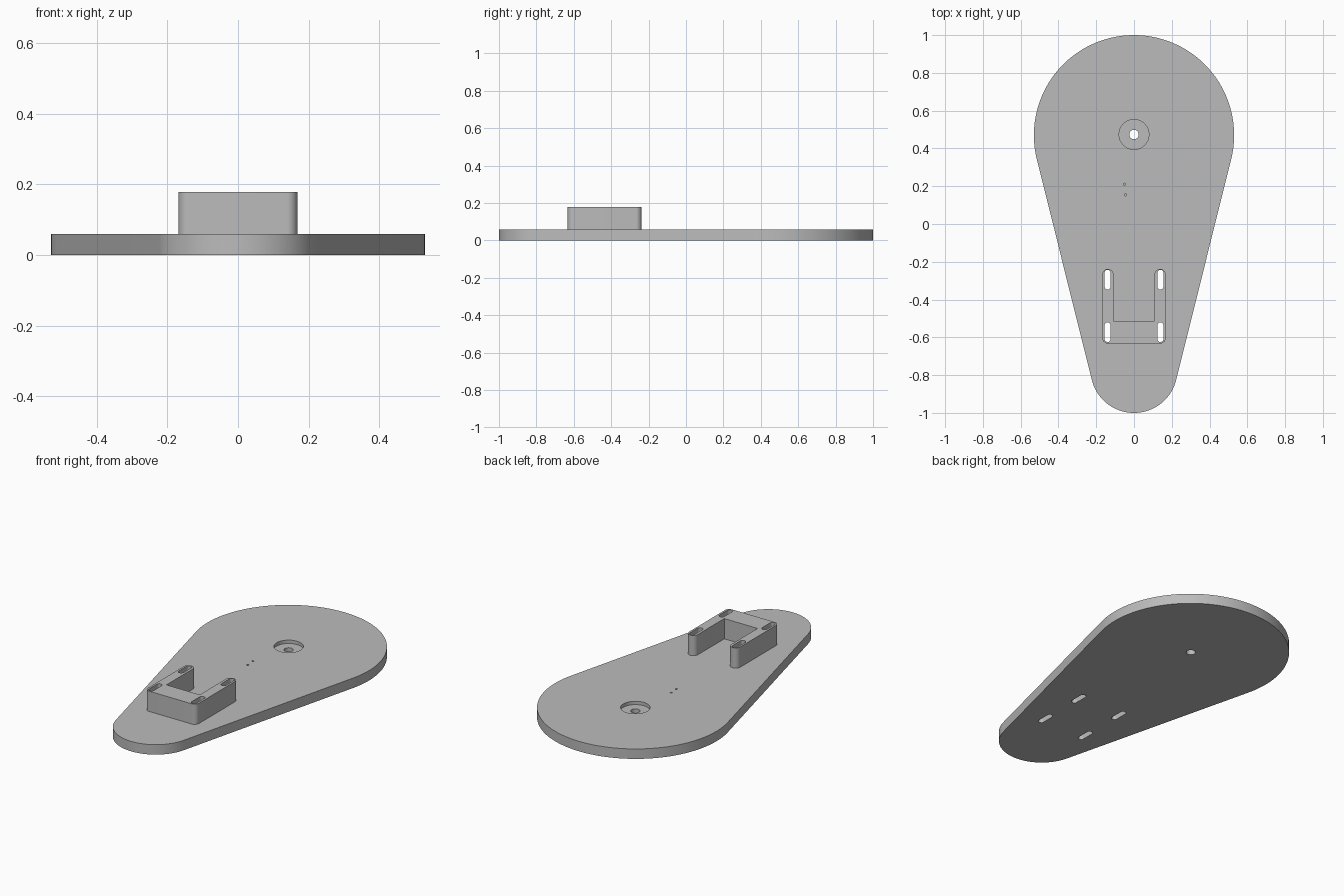
import bpy
import bmesh
from math import pi, sin, cos, asin, radians

cube = bpy.data.objects.get("Cube")
if cube:
    bpy.data.objects.remove(cube, do_unlink=True)

grey = bpy.data.materials.new("plain grey")
grey.use_nodes = True
colour = (0.5, 0.5, 0.5, 1)
grey.diffuse_color = colour
grey.node_tree.nodes["Principled BSDF"].inputs["Base Color"].default_value = colour

PLATE_TOP = 0.059
BRACKET_TOP = 0.179


def arc(x, y, r, start, end, steps):
    """Points on an arc, both ends included."""
    angles = [start + (end - start) * i / steps for i in range(steps + 1)]
    return [(x + r * cos(a), y + r * sin(a)) for a in angles]


def circle(x, y, r, steps=48):
    return arc(x, y, r, 0, 2 * pi, steps)[:-1]


def slot(x, y, r, half):
    """Upright slot outline with round ends."""
    return arc(x, y + half - r, r, 0, pi, 16) + arc(x, y - half + r, r, pi, 2 * pi, 16)


def prism(name, outline, low, high):
    """Upright solid from a counter-clockwise outline."""
    bm = bmesh.new()
    face = bm.faces.new([bm.verts.new((x, y, low)) for x, y in outline])
    new = bmesh.ops.extrude_face_region(bm, geom=[face])["geom"]
    verts = [v for v in new if isinstance(v, bmesh.types.BMVert)]
    bmesh.ops.translate(bm, verts=verts, vec=(0, 0, high - low))
    bmesh.ops.recalc_face_normals(bm, faces=bm.faces)
    mesh = bpy.data.meshes.new(name)
    bm.to_mesh(mesh)
    bm.free()
    mesh.materials.append(grey)
    obj = bpy.data.objects.new(name, mesh)
    bpy.context.collection.objects.link(obj)
    return obj


def cut(obj, outline, low, high):
    """Cut a prism out of the part and remove the cutter."""
    cutter = prism("cutter", outline, low, high)
    cutter.hide_render = True
    mod = obj.modifiers.new("cut", "BOOLEAN")
    mod.operation = "DIFFERENCE"
    mod.solver = "EXACT"
    mod.object = cutter
    graph = bpy.context.evaluated_depsgraph_get()
    graph.update()
    mesh = bpy.data.meshes.new_from_object(obj.evaluated_get(graph))
    obj.modifiers.remove(mod)
    obj.data = mesh
    bpy.data.objects.remove(cutter, do_unlink=True)


def smooth(obj):
    obj.data.shade_smooth()
    obj.data.set_sharp_from_angle(angle=radians(30))


# Base plate: two round ends joined by tangent sides
big_r, small_r = 0.53, 0.23
big_y, small_y = 1 - big_r, small_r - 1
t = asin((big_r - small_r) / (big_y - small_y))
outline = arc(0, big_y, big_r, -t, pi + t, 96)
outline += arc(0, small_y, small_r, pi + t, 2 * pi - t, 64)
plate = prism("base_plate", outline, 0, PLATE_TOP)

# U-shaped bracket with rounded outer corners and round prong tips
outer, inner, front, back, web = 0.168, 0.109, -0.633, -0.238, -0.514
r = (outer - inner) / 2
half_u = arc(outer - r, front + r, r, -pi / 2, 0, 12)
half_u += arc(outer - r, back - r, r, 0, pi, 24)
half_u.append((inner, web))
outline = half_u + [(-x, y) for x, y in reversed(half_u)]
bracket = prism("mounting_bracket", outline, PLATE_TOP, BRACKET_TOP)

# Four bolt slots through bracket and plate
for x in (-0.14, 0.14):
    for y in (-0.295, -0.573):
        for part in (plate, bracket):
            cut(part, slot(x, y, 0.016, 0.052), -0.1, 0.3)

# Pivot hole with a shallow round recess
cut(plate, circle(0, big_y + 0.004, 0.079, 64), PLATE_TOP - 0.02, 0.2)
cut(plate, circle(0, big_y + 0.004, 0.025, 40), -0.1, 0.2)

# Two small blind pin holes
for x, y in ((-0.05, 0.21), (-0.045, 0.155)):
    cut(plate, circle(x, y, 0.006, 16), PLATE_TOP - 0.03, 0.2)

smooth(plate)
smooth(bracket)
